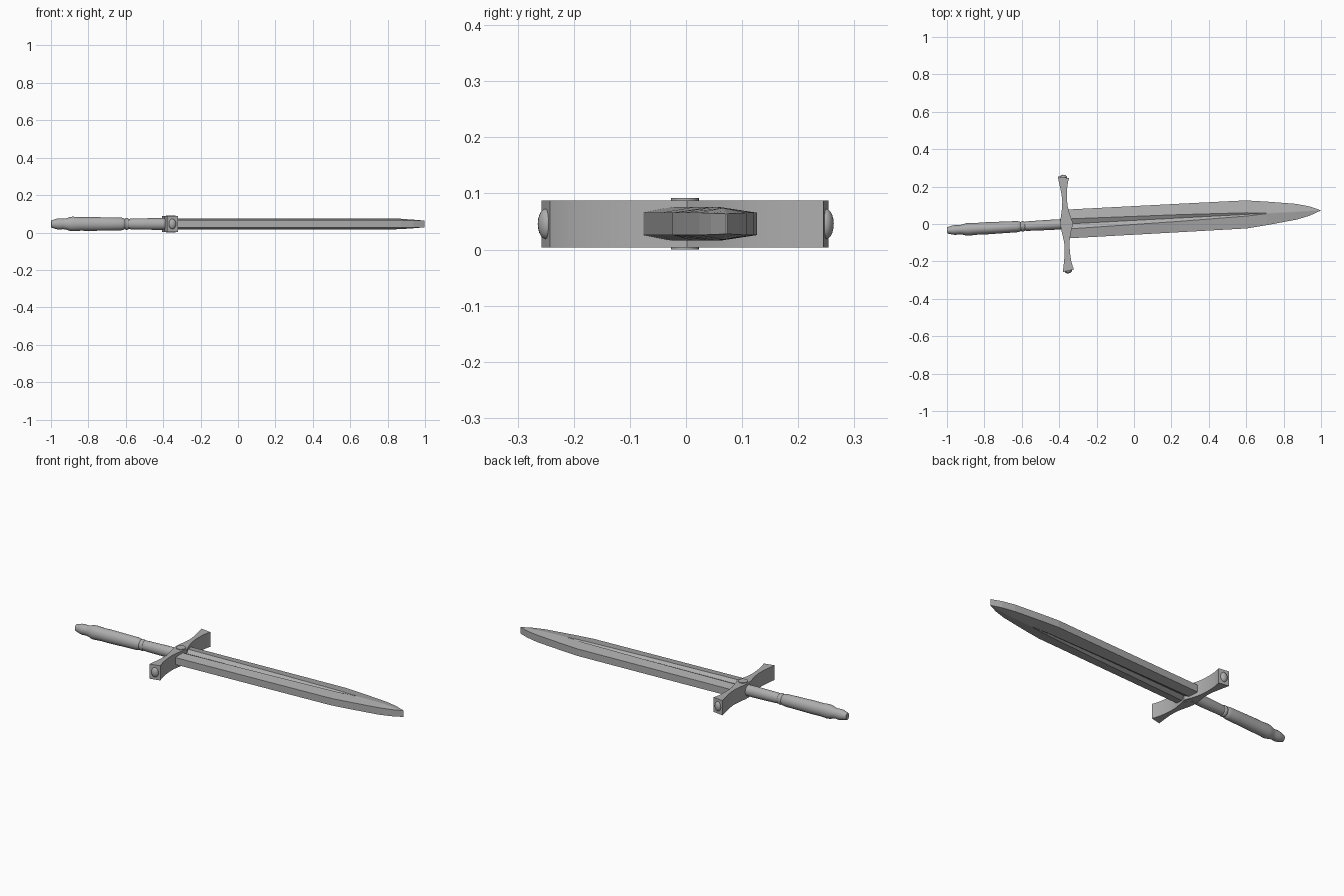
import bpy, bmesh, math
from mathutils import Matrix

if "Cube" in bpy.data.objects:
    bpy.data.objects.remove(bpy.data.objects["Cube"])

# Local frame: u along the blade, v along the guard, origin at guard centre
ZC = 0.0457
FRAME = Matrix.Translation((-0.36, 0, ZC)) @ Matrix.Rotation(math.radians(3.06), 4, 'Z')

STEEL = bpy.data.materials.new("dark_steel")
STEEL.diffuse_color = (.42, .42, .42, 1)
STEEL.use_nodes = True
STEEL.node_tree.nodes["Principled BSDF"].inputs["Base Color"].default_value = STEEL.diffuse_color


def finish(name, bm, smooth=False):
    bmesh.ops.recalc_face_normals(bm, faces=bm.faces[:])
    me = bpy.data.meshes.new(name)
    bm.to_mesh(me)
    bm.free()
    me.materials.append(STEEL)
    ob = bpy.data.objects.new(name, me)
    bpy.context.collection.objects.link(ob)
    ob.matrix_world = FRAME
    if smooth:
        bpy.ops.object.select_all(action='DESELECT')
        ob.select_set(True)
        bpy.context.view_layer.objects.active = ob
        bpy.ops.object.shade_smooth_by_angle(angle=math.radians(35))
    return ob


def loft(sections):
    bm = bmesh.new()
    rings = [[bm.verts.new(p) for p in s] for s in sections]
    n = len(rings[0])
    for a, b in zip(rings, rings[1:]):
        for i in range(n):
            j = (i + 1) % n
            bm.faces.new((a[i], a[j], b[j], b[i]))
    bm.faces.new(rings[0])
    bm.faces.new(rings[-1])
    return bm


# Blade: blunt edges, raised shoulders and a tapering central fuller
# u, half width, fuller half width, shoulder z, fuller z, edge z
stations = [
    (0.00, .077, .027, .030, .017, .020),
    (0.60, .076, .018, .030, .019, .020),
    (0.96, .075, .009, .030, .024, .020),
    (1.07, .063, .002, .030, .030, .020),
    (1.23, .042, .002, .028, .028, .020),
    (1.30, .025, .001, .023, .023, .019),
    (1.36, .001, .0003, .018, .018, .018),
]
sections = []
for u, h, g, zs, zf, ze in stations:
    top = [(u, -h, ze), (u, -g, zs), (u, 0, zf), (u, g, zs), (u, h, ze)]
    sections.append(top + [(x, y, -z) for x, y, z in reversed(top)])
finish("blade", loft(sections))

# Grip and pommel: turned profile, slightly flattened sideways
profile = [(-.64, .019), (-.63, .022), (-.61, .028), (-.595, .030), (-.577, .028), (-.56, .030),
           (-.54, .037), (-.525, .039), (-.48, .036), (-.43, .037), (-.33, .035), (-.265, .034),
           (-.252, .031), (-.246, .027), (-.240, .031), (-.230, .031), (-.224, .027),
           (-.21, .029), (-.10, .031), (.0, .031)]
N = 24
sections = [[(u, .88 * r * math.cos(2 * math.pi * i / N), r * math.sin(2 * math.pi * i / N))
             for i in range(N)] for u, r in profile]
finish("grip", loft(sections), smooth=True)

# Crossguard: v, back u, front u on one arm, mirrored to the other; ends slant
arm = [(0, -.034, .035), (.03, -.031, .025), (.06, -.025, .017), (.09, -.020, .011),
       (.12, -.017, .009), (.16, -.019, .010), (.20, -.025, .014), (.230, -.030, .021),
       (.250, -.034, .026)]
stations = [(-v, b, f) for v, b, f in arm[:0:-1]] + arm
Z = .042
sections = []
for v, b, f in stations:
    slant = math.copysign(.006, v) if abs(v) > .24 else 0
    sections.append([(b, v + slant, -Z), (f, v - slant, -Z), (f, v - slant, Z), (b, v + slant, Z)])
finish("crossguard", loft(sections), smooth=True)

# Domed studs on the guard ends
for side, label in ((1, "left"), (-1, "right")):
    bm = bmesh.new()
    bmesh.ops.create_uvsphere(bm, u_segments=16, v_segments=10, radius=1,
        matrix=Matrix.Translation((-.004, side * .250, 0))
        @ Matrix.Rotation(-side * .2, 4, 'Z') @ Matrix.Diagonal((.020, .014, .027, 1)))
    finish("guard_stud_" + label, bm, smooth=True)

# Round rivet through the guard centre
bm = bmesh.new()
bmesh.ops.create_cone(bm, cap_ends=True, segments=20, radius1=.025, radius2=.025, depth=2 * ZC,
                      matrix=Matrix.Translation((0, -.002, 0)))
finish("guard_rivet", bm, smooth=True)
